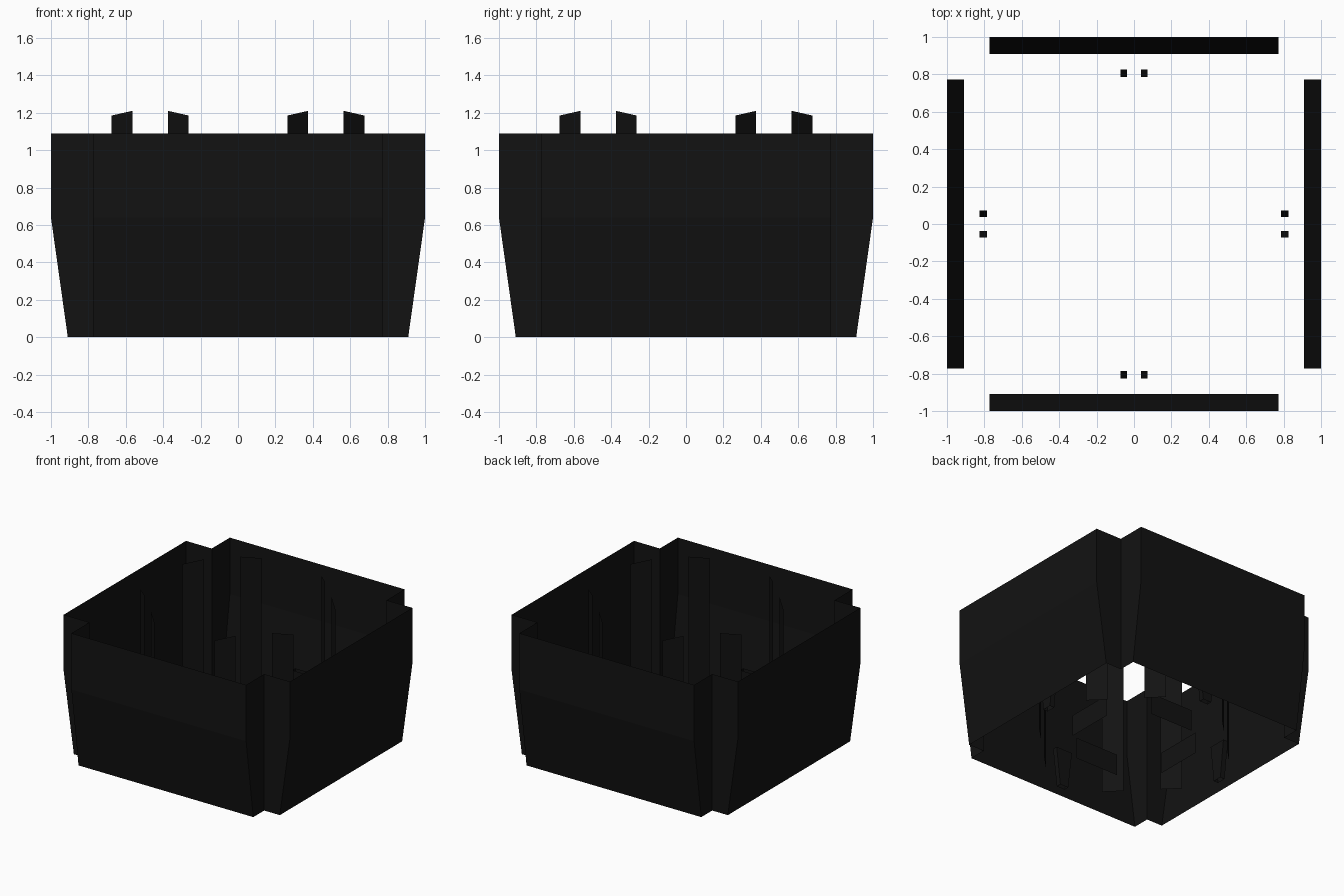
import bpy, bmesh
from mathutils import Matrix
from math import pi

if "Cube" in bpy.data.objects:
    bpy.data.objects.remove(bpy.data.objects["Cube"])

mat = bpy.data.materials.new("black")
mat.diffuse_color = (0.006, 0.006, 0.006, 1)
mat.use_nodes = True
mat.node_tree.nodes["Principled BSDF"].inputs["Base Color"].default_value = mat.diffuse_color


def finish(bm, name):
    me = bpy.data.meshes.new(name)
    bm.to_mesh(me)
    bm.free()
    me.materials.append(mat)
    ob = bpy.data.objects.new(name, me)
    bpy.context.collection.objects.link(ob)
    return ob


def loft(bm, rings):
    """Open tube of quads through a stack of closed rings."""
    loops = [[bm.verts.new(p) for p in r] for r in rings]
    n = len(loops[0])
    for lo, hi in zip(loops, loops[1:]):
        for i in range(n):
            j = (i + 1) % n
            bm.faces.new((lo[i], lo[j], hi[j], hi[i]))


def four_around(name, build):
    """Repeat a part at the four sides."""
    for k in range(4):
        bm = bmesh.new()
        build(bm)
        bmesh.ops.rotate(bm, verts=bm.verts, cent=(0, 0, 0),
                         matrix=Matrix.Rotation(k * pi / 2, 3, 'Z'))
        finish(bm, f"{name}_{k + 1}")


# Outer shell: thin sheet with square notches in the corners, tapered foot
N = 0.772


def shell_ring(a, z):
    quarter = [(a, -N), (a, N), (N, N)]
    pts = []
    for _ in range(4):
        pts += [(x, y, z) for x, y in quarter]
        quarter = [(-y, x) for x, y in quarter]
    return pts


bm = bmesh.new()
loft(bm, [shell_ring(0.91, 0), shell_ring(1, 0.64), shell_ring(1, 1.09)])
finish(bm, "outer_shell")


# Tall upright slats, a mirrored pair per side, with sloping tops
def slats(bm):
    for s in (-1, 1):
        pts = [(s * 0.375, -0.565, 0), (s * 0.265, -0.675, 0),
               (s * 0.265, -0.675, 1.185), (s * 0.375, -0.565, 1.21)]
        bm.faces.new([bm.verts.new(p) for p in pts[::-s]])


four_around("upright_slats", slats)


# Low inner ring panels
def ring_panel(bm):
    pts = [(-0.19, -0.42, 0), (0.19, -0.42, 0),
           (0.19, -0.42, 0.17), (-0.19, -0.42, 0.17)]
    bm.faces.new([bm.verts.new(p) for p in pts])


four_around("inner_ring_panel", ring_panel)


# Small tapered pegs by the middle of each wall
def peg(bm):
    def ring(w, z):
        return [(-w, -0.825, z), (w, -0.825, z), (w, -0.785, z), (-w, -0.785, z)]
    loft(bm, [ring(0.037, 0), ring(0.072, 0.3)])


four_around("wall_peg", peg)
